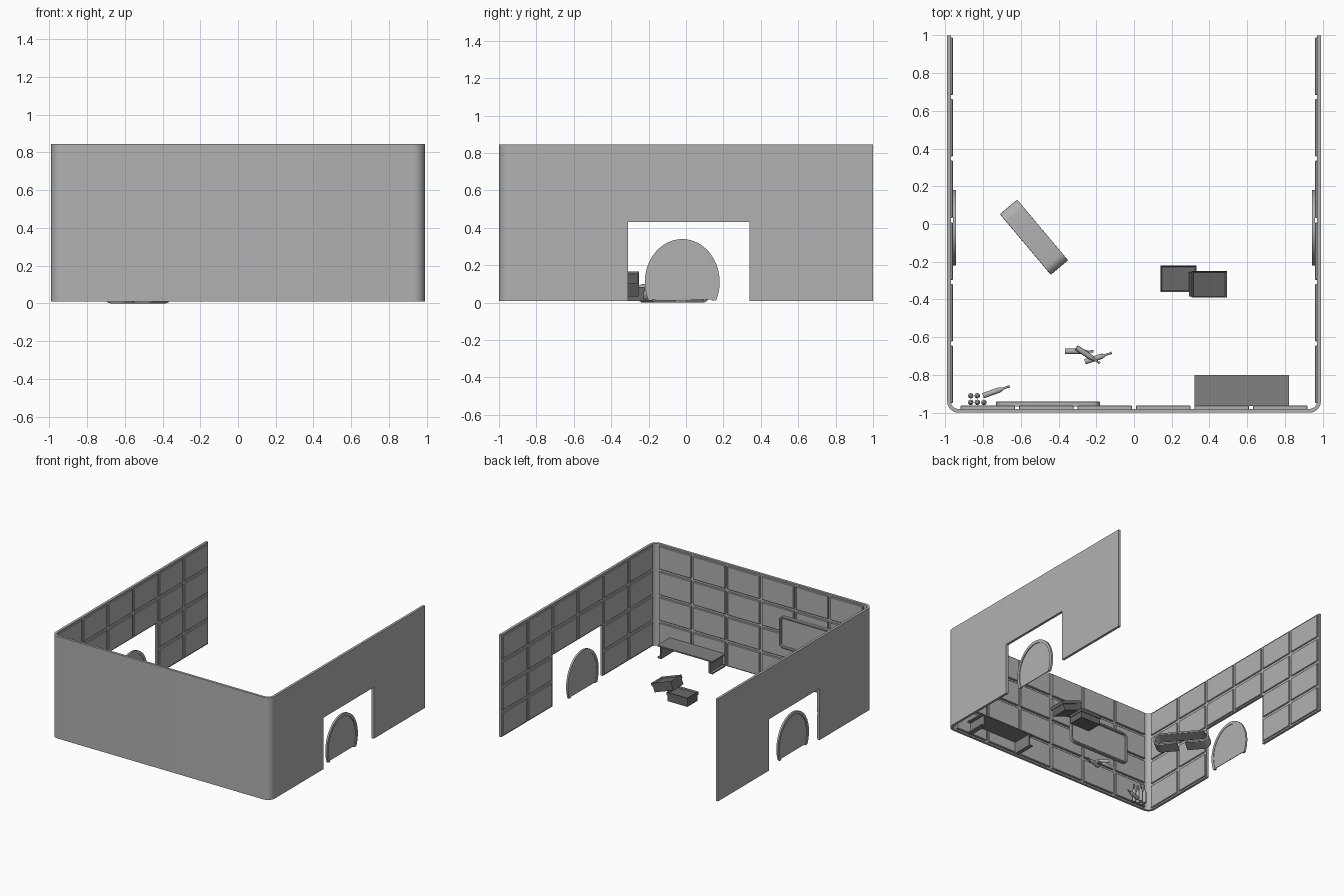
import bpy, bmesh
from math import sin, cos, pi, radians, atan2
from mathutils import Matrix, Vector

if "Cube" in bpy.data.objects:
    bpy.data.objects.remove(bpy.data.objects["Cube"])

FLOOR, TOP = 0.01, 0.845


def grey(name, v):
    m = bpy.data.materials.new(name)
    m.diffuse_color = (v, v, v, 1)
    m.use_nodes = True
    m.node_tree.nodes["Principled BSDF"].inputs["Base Color"].default_value = m.diffuse_color
    return m


MID, DARK, DARKER = grey("mid_grey", 0.44), grey("dark_grey", 0.22), grey("darker_grey", 0.14)


def finish(name, bm, smooth=True, mat=MID):
    bmesh.ops.recalc_face_normals(bm, faces=bm.faces)
    me = bpy.data.meshes.new(name)
    bm.to_mesh(me)
    bm.free()
    me.materials.append(mat)
    ob = bpy.data.objects.new(name, me)
    bpy.context.collection.objects.link(ob)
    if smooth:
        bpy.ops.object.select_all(action='DESELECT')
        ob.select_set(True)
        bpy.context.view_layer.objects.active = ob
        bpy.ops.object.shade_smooth_by_angle(angle=radians(35))
    return ob


def extrude(name, pts, a, b, plane, mat=MID):
    """Extrude a 2D outline from a to b along the axis missing from plane."""
    put = {'xy': lambda u, v, w: (u, v, w), 'xz': lambda u, v, w: (u, w, v),
           'yz': lambda u, v, w: (w, u, v)}[plane]
    bm = bmesh.new()
    face = bm.faces.new([bm.verts.new(put(u, v, a)) for u, v in pts])
    res = bmesh.ops.extrude_face_region(bm, geom=[face])
    move = Vector(put(0, 0, b - a))
    for v in res['geom']:
        if isinstance(v, bmesh.types.BMVert):
            v.co += move
    return finish(name, bm, True, mat)


def add_box(bm, x0, x1, y0, y1, z0, z1):
    m = Matrix.Translation(((x0 + x1) / 2, (y0 + y1) / 2, (z0 + z1) / 2))
    m = m @ Matrix.Diagonal((x1 - x0, y1 - y0, z1 - z0, 1))
    bmesh.ops.create_cube(bm, size=1, matrix=m)


def arc(cx, cy, rx, ry, a0, a1, n):
    return [(cx + rx * cos(radians(a0 + (a1 - a0) * i / n)),
             cy + ry * sin(radians(a0 + (a1 - a0) * i / n))) for i in range(n + 1)]


def rounded_rect(x0, x1, z0, z1, r):
    return (arc(x1 - r, z1 - r, r, r, 0, 90, 6) + arc(x0 + r, z1 - r, r, r, 90, 180, 6)
            + arc(x0 + r, z0 + r, r, r, 180, 270, 6) + arc(x1 - r, z0 + r, r, r, 270, 360, 6))


# front wall with rounded corners
outer = arc(-0.93, -0.94, 0.06, 0.06, 180, 270, 8) + arc(0.93, -0.94, 0.06, 0.06, 270, 360, 8)
inner = arc(-0.93, -0.94, 0.04, 0.04, 180, 270, 8) + arc(0.93, -0.94, 0.04, 0.04, 270, 360, 8)
extrude("front_wall", outer + inner[::-1], FLOOR, TOP, 'xy')

# side walls with doorways
side = [(-0.94, FLOOR), (-0.31, FLOOR), (-0.31, 0.43), (0.34, 0.43),
        (0.34, FLOOR), (1, FLOOR), (1, TOP), (-0.94, TOP)]
for s, label in ((-1, "left"), (1, "right")):
    extrude(label + "_wall", side, s * 0.99, s * 0.97, 'yz')

# wall panels in a grid, skipping the doorways
g, rows = 0.011, 4
dz = (TOP - FLOOR) / rows
bm = bmesh.new()
for r in range(rows):
    z0, z1 = FLOOR + r * dz + g, FLOOR + (r + 1) * dz - g
    for c in range(6):
        x = -0.93 + c * 0.31
        add_box(bm, x + g, x + 0.31 - g, -0.982, -0.962, z0, z1)
        y = -0.96 + c * 0.3267
        if r < 2 and c in (2, 3):
            continue
        for s in (-1, 1):
            xs = sorted((s * 0.972, s * 0.96))
            add_box(bm, *xs, y + g, y + 0.3267 - g, z0, z1)
panels = finish("wall_panels", bm, False)
bev = panels.modifiers.new("bevel", 'BEVEL')
bev.width, bev.segments = 0.003, 1

# arched door discs with raised rims
disc = arc(-0.02, 0.11, 0.192, 0.222, -25, 205, 40)
rim = arc(-0.02, 0.11, 0.2, 0.23, -25.4, 205.4, 40) + arc(-0.02, 0.11, 0.178, 0.206, 209, -29, 40)
for s, label in ((-1, "left"), (1, "right")):
    extrude(label + "_door", disc, s * 0.946, s * 0.951, 'yz')
    extrude(label + "_door_rim", rim, s * 0.943, s * 0.958, 'yz')

# wall screen: flat plate and rounded frame
extrude("screen", rounded_rect(-0.72, -0.19, 0.32, 0.56, 0.03), -0.965, -0.957, 'xz')
bm = bmesh.new()
loops = []
for inset, y in ((0, -0.966), (0, -0.944), (0.004, -0.94), (0.012, -0.94), (0.016, -0.944), (0.016, -0.966)):
    loops.append([bm.verts.new((x, y, z)) for x, z in
                  rounded_rect(-0.73 + inset, -0.18 - inset, 0.31 + inset, 0.57 - inset, 0.04 - inset)])
for a, b in zip(loops, loops[1:] + loops[:1]):
    n = len(a)
    for i in range(n):
        bm.faces.new((a[i], a[(i + 1) % n], b[(i + 1) % n], b[i]))
finish("screen_frame", bm)

# low counter: bent sheet with inset legs and feet
t = 0.01
half = [(0.25, 0.115), (0.25, 0.105), (0.225, 0.105), (0.225, FLOOR + t), (0.25, FLOOR + t),
        (0.25, FLOOR), (0.215, FLOOR), (0.215, 0.105)]
prof = [(0.57 + u, z) for u, z in half] + [(0.57 - u, z) for u, z in half[::-1]]
extrude("counter", prof, -0.965, -0.80, 'xz', DARK)

# curved bench: open band with rounded ends
r, t, e, gap = 0.05, 0.014, 0.16, 0.03
ri = r - t
band = ([(gap, 0)] + arc(e, r, r, r, -90, 90, 12) + arc(-e, r, r, r, 90, 270, 12) + [(-gap, 0), (-gap, t)]
        + arc(-e, r, ri, ri, 270, 90, 12) + arc(e, r, ri, ri, 90, -90, 12) + [(gap, t)])
bench = extrude("curved_bench", band, -0.06, 0.06, 'xz')
bench.location = (-0.53, -0.07, 0)
bench.rotation_euler = (0, 0, radians(-50))
bev = bench.modifiers.new("bevel", 'BEVEL')
bev.width, bev.segments, bev.angle_limit = 0.004, 2, radians(40)


# crates with recessed, lipped tops
def crate(name, loc, tilt):
    bm = bmesh.new()
    add_box(bm, -0.09, 0.09, -0.065, 0.065, -0.0375, 0.02)
    add_box(bm, -0.095, 0.095, -0.07, 0.07, 0.012, 0.0375)
    bm.faces.ensure_lookup_table()
    top = max(bm.faces, key=lambda f: f.calc_center_median().z)
    bmesh.ops.inset_region(bm, faces=[top], thickness=0.01)
    for v in top.verts:
        v.co.z -= 0.012
    ob = finish(name, bm, False, DARKER)
    ob.location = loc
    ob.rotation_euler = (0, radians(tilt), 0)


crate("crate_flat", (0.235, -0.29, FLOOR + 0.0375), 0)
crate("crate_leaning", (0.39, -0.32, 0.099), 20)

# bottles: one lathed mesh, instanced standing and lying
bm = bmesh.new()
prev, n = None, 12
for rad, z in ((0.0145, 0), (0.0145, 0.09), (0.011, 0.102), (0.006, 0.115), (0.005, 0.14), (0.0065, 0.141), (0.0065, 0.15)):
    ring = [bm.verts.new((rad * cos(2 * pi * i / n), rad * sin(2 * pi * i / n), z)) for i in range(n)]
    if prev:
        for i in range(n):
            bm.faces.new((prev[i], prev[(i + 1) % n], ring[(i + 1) % n], ring[i]))
    else:
        bm.faces.new(ring)
    prev = ring
bm.faces.new(prev)
first = finish("bottle_standing", bm)
first.location = (-0.865, -0.91, FLOOR)


def bottle(name, loc, rot=(0, 0, 0)):
    ob = bpy.data.objects.new(name, first.data)
    bpy.context.collection.objects.link(ob)
    ob.location, ob.rotation_euler = loc, rot


for x, y in ((-0.83, -0.91), (-0.865, -0.945), (-0.83, -0.945), (-0.795, -0.945)):
    bottle("bottle_standing", (x, y, FLOOR))
for x0, y0, x1, y1, z, tilt in ((-0.80, -0.91, -0.66, -0.86, 0.025, 90), (-0.365, -0.675, -0.215, -0.675, 0.025, 90),
                                (-0.305, -0.655, -0.185, -0.735, 0.051, 96), (-0.26, -0.73, -0.125, -0.685, 0.025, 90)):
    bottle("bottle_lying", (x0, y0, z), (0, radians(tilt), atan2(y1 - y0, x1 - x0)))
